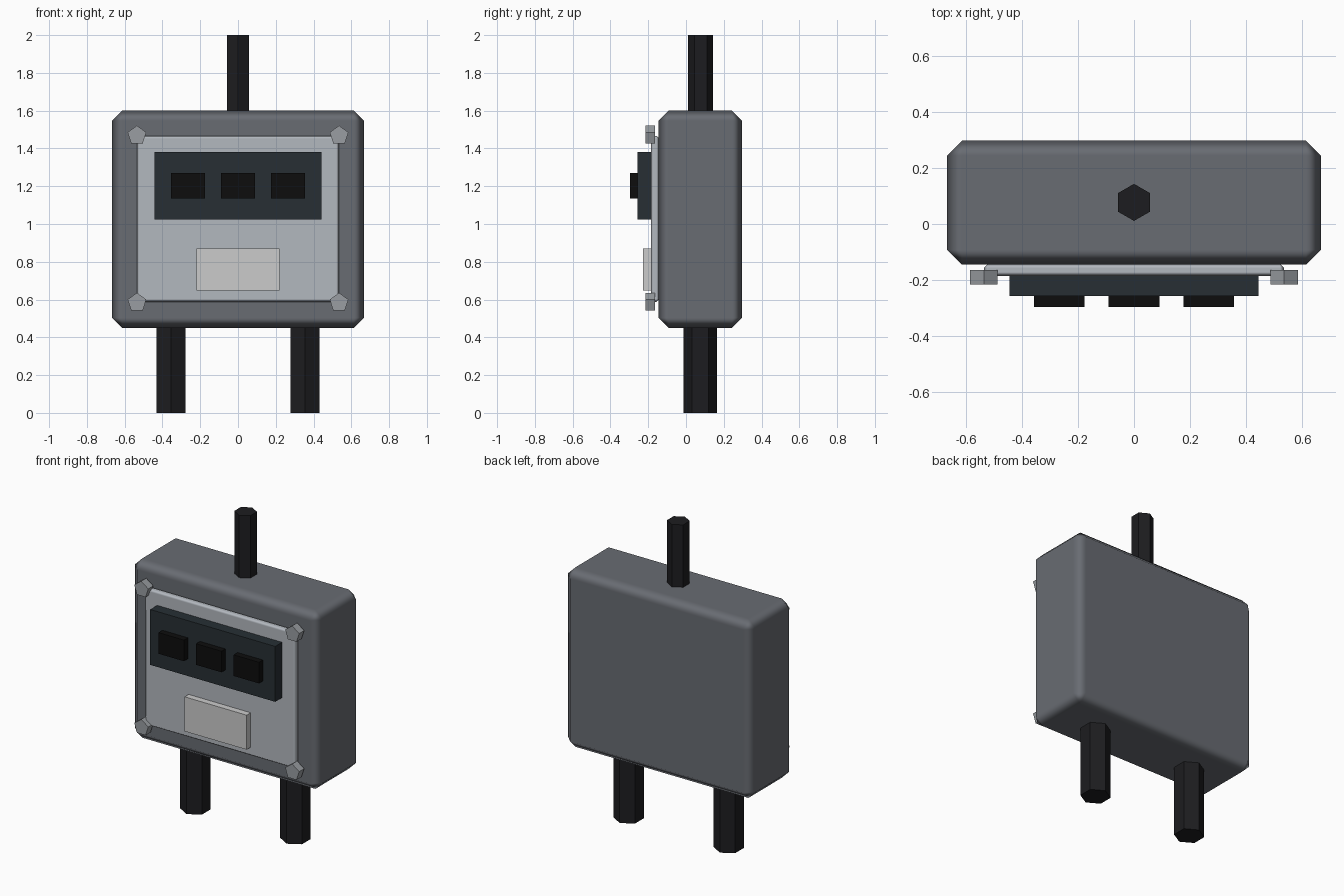
import bpy, math

if "Cube" in bpy.data.objects:
    bpy.data.objects.remove(bpy.data.objects["Cube"])


def material(name, rgb):
    m = bpy.data.materials.new(name)
    m.diffuse_color = (*rgb, 1)
    m.use_nodes = True
    m.node_tree.nodes["Principled BSDF"].inputs["Base Color"].default_value = m.diffuse_color
    return m


CASING = material("casing_grey", (0.14, 0.15, 0.17))
PANEL = material("panel_grey", (0.45, 0.48, 0.52))
PLATE = material("plate_white", (0.68, 0.68, 0.68))
BOLT = material("bolt_grey", (0.32, 0.34, 0.36))
DISPLAY = material("display_dark", (0.02, 0.028, 0.034))
BLACK = material("window_black", (0.004, 0.004, 0.004))
RUBBER = material("cable_black", (0.012, 0.012, 0.014))


def box(name, xs, ys, zs, mat, bevel=0):
    """Box from (min, max) ranges, with an optional one-step chamfer."""
    r = (xs, ys, zs)
    bpy.ops.mesh.primitive_cube_add(size=1, location=[(a + b) / 2 for a, b in r])
    ob = bpy.context.object
    ob.name = name
    ob.scale = [b - a for a, b in r]
    bpy.ops.object.transform_apply(location=False, rotation=False, scale=True)
    ob.data.materials.append(mat)
    if bevel:
        bpy.ops.object.shade_smooth()
        mod = ob.modifiers.new("chamfer", 'BEVEL')
        mod.width = bevel
        mod.segments = 1
        mod.harden_normals = True
    return ob


def prism(name, sides, radius, depth, loc, mat, rot=(0, 0, 0)):
    bpy.ops.mesh.primitive_cylinder_add(vertices=sides, radius=radius, depth=depth,
                                        location=loc, rotation=rot)
    ob = bpy.context.object
    ob.name = name
    ob.data.materials.append(mat)
    return ob


# Casing and front cover
box("casing", (-0.666, 0.666), (-0.145, 0.297), (0.45, 1.60), CASING, 0.053)
box("front_panel", (-0.535, 0.535), (-0.186, -0.142), (0.588, 1.467), PANEL, 0.015)

# Display with three windows, and the label plate
box("display", (-0.443, 0.443), (-0.256, -0.184), (1.025, 1.38), DISPLAY)
for i, x in enumerate((-0.266, 0, 0.266)):
    box(f"display_window_{i + 1}", (x - 0.09, x + 0.09), (-0.296, -0.25), (1.135, 1.27), BLACK)
box("label_plate", (-0.22, 0.22), (-0.227, -0.184), (0.648, 0.869), PLATE)

# Five-sided corner bolts, one point up
for v, z in (("lower", 0.584), ("upper", 1.469)):
    for h, x in (("left", -0.535), ("right", 0.535)):
        prism(f"bolt_{v}_{h}", 5, 0.052, 0.051, (x, -0.190, z), BOLT,
              (math.pi / 2, 0, 0))

# Hexagonal cable stubs
prism("top_cable", 6, 0.066, 0.45, (0, 0.077, 1.775), RUBBER)
for h, x in (("left", -0.355), ("right", 0.355)):
    prism(f"bottom_cable_{h}", 6, 0.089, 0.5, (x, 0.075, 0.25), RUBBER)
